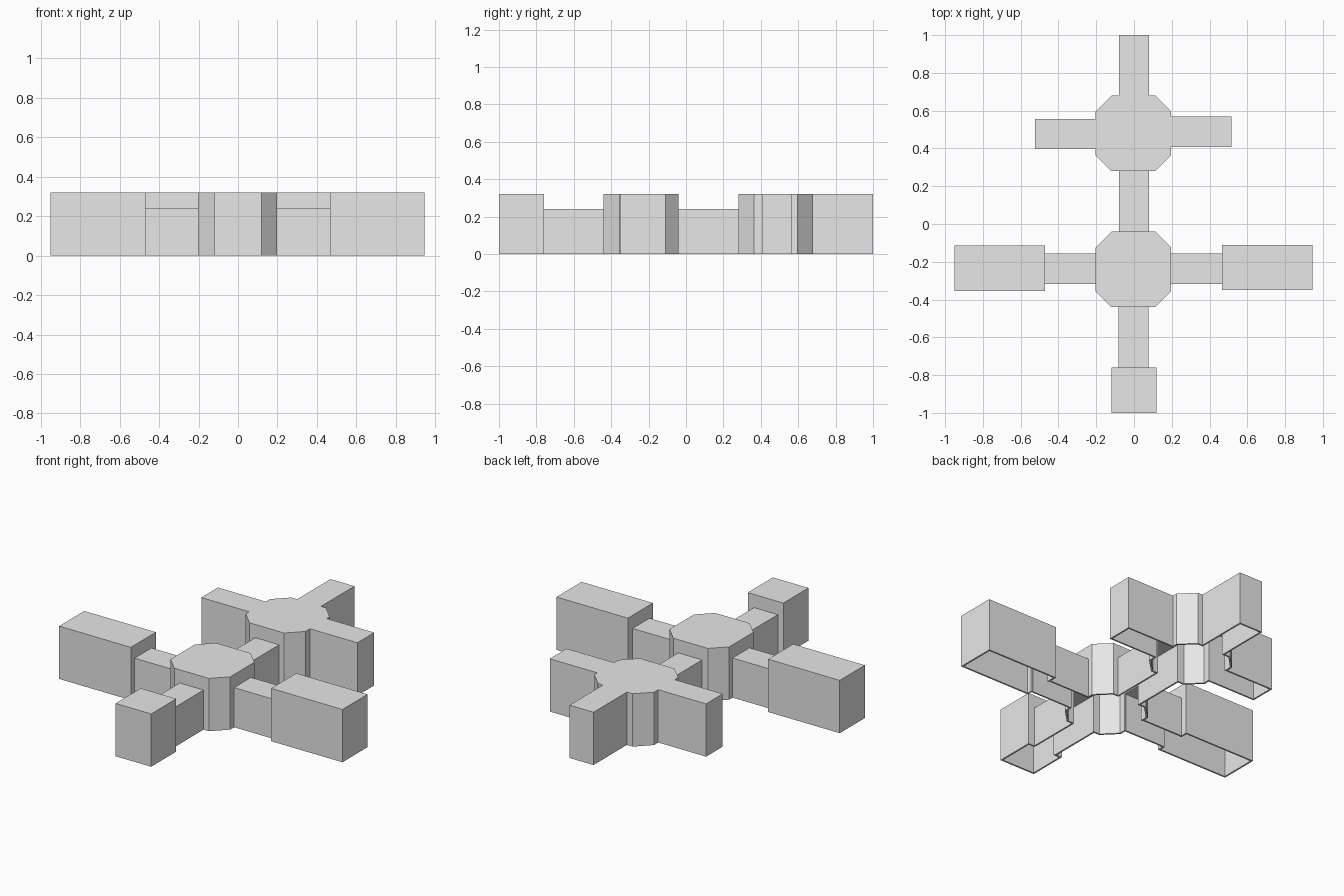
import bpy
import bmesh

if "Cube" in bpy.data.objects:
    bpy.data.objects.remove(bpy.data.objects["Cube"], do_unlink=True)

WALL = 0.01
TALL, LOW = 0.32, 0.24

grey = bpy.data.materials.new("light grey")
grey.use_nodes = True
grey.diffuse_color = (0.8, 0.8, 0.8, 1)
grey.node_tree.nodes["Principled BSDF"].inputs["Base Color"].default_value = (0.8, 0.8, 0.8, 1)


def prism(name, outline, bottom, top):
    """Upright solid with the given plan outline."""
    bm = bmesh.new()
    base = bm.faces.new([bm.verts.new((x, y, bottom)) for x, y in outline])
    ext = bmesh.ops.extrude_face_region(bm, geom=[base])
    verts = [g for g in ext["geom"] if isinstance(g, bmesh.types.BMVert)]
    bmesh.ops.translate(bm, verts=verts, vec=(0, 0, top - bottom))
    bmesh.ops.recalc_face_normals(bm, faces=bm.faces)
    mesh = bpy.data.meshes.new(name)
    bm.to_mesh(mesh)
    bm.free()
    obj = bpy.data.objects.new(name, mesh)
    bpy.context.collection.objects.link(obj)
    return obj


def rect(x0, x1, y0, y1):
    return [(x0, y0), (x1, y0), (x1, y1), (x0, y1)]


def octagon(cx, cy, r, f):
    """Chamfered square: half width r, half length of straight sides f."""
    pts = [(r, -f), (r, f), (f, r), (-f, r), (-r, f), (-r, -f), (-f, -r), (f, -r)]
    return [(cx + x, cy + y) for x, y in pts]


def shell(name, outline, height, cuts):
    """Open-bottomed shell: a solid with cavity and doorway cuts (outline, top)."""
    obj = prism(name, outline, 0, height)
    obj.data.materials.append(grey)
    helpers = []
    for cut_outline, top in cuts:
        cutter = prism("cutter", cut_outline, -0.1, top)
        cutter.data.materials.append(grey)
        cutter.hide_render = True
        mod = obj.modifiers.new("cut", "BOOLEAN")
        mod.operation = "DIFFERENCE"
        mod.solver = "EXACT"
        mod.object = cutter
        helpers.append(cutter)
    bpy.context.view_layer.update()
    evaluated = obj.evaluated_get(bpy.context.evaluated_depsgraph_get())
    hollow = bpy.data.meshes.new_from_evaluated(evaluated) if hasattr(
        bpy.data.meshes, "new_from_evaluated") else bpy.data.meshes.new_from_object(evaluated)
    obj.modifiers.clear()
    obj.data = hollow
    for cutter in helpers:
        bpy.data.objects.remove(cutter, do_unlink=True)
    return obj


def box_shell(name, bounds, height, open_sides=(), doors=()):
    """Rectangular shell; open_sides lists which of x0, x1, y0, y1 have no wall."""
    inner = []
    for side, value in zip(("x0", "x1", "y0", "y1"), bounds):
        inward = 1 if side.endswith("0") else -1
        inner.append(value + inward * (-0.05 if side in open_sides else WALL))
    cuts = [(rect(*inner), height - WALL)]
    cuts += [(rect(*d), LOW - WALL) for d in doors]
    shell(name, rect(*bounds), height, cuts)


def hub(name, cy, doors):
    """Octagonal hub with doorways."""
    cuts = [(octagon(-0.003, cy, 0.2 - WALL, 0.116 - WALL / 2), TALL - WALL)]
    cuts += [(rect(*bounds), top - WALL) for bounds, top in doors]
    shell(name, octagon(-0.003, cy, 0.2, 0.116), TALL, cuts)


DOOR = 0.08 - WALL
FRONT, BACK = -0.24, 0.48

# Octagonal hubs
hub("front_hub", FRONT, [
    (( -0.3, 0.3, FRONT - DOOR, FRONT + DOOR), LOW),
    ((-DOOR, DOOR, FRONT - 0.3, FRONT + 0.3), LOW)])
hub("back_hub", BACK, [
    ((-0.3, 0, BACK - DOOR, BACK + DOOR - 0.005), TALL),
    ((0, 0.3, BACK - DOOR + 0.005, BACK + DOOR), TALL),
    ((-DOOR, DOOR, BACK, BACK + 0.3), TALL),
    ((-DOOR, DOOR, BACK - 0.3, BACK), LOW)])

# Low connecting corridors
box_shell("middle_corridor", (-0.08, 0.08, -0.04, 0.28), LOW, ("y0", "y1"))
box_shell("front_corridor", (-0.083, 0.077, -0.76, -0.44), LOW, ("y0", "y1"))
box_shell("left_corridor", (0.195, 0.467, -0.318, -0.156), LOW, ("x0", "x1"))
box_shell("right_corridor", (-0.47, -0.2, -0.318, -0.156), LOW, ("x0", "x1"))

# Tall end rooms, each with a doorway to its corridor
box_shell("left_room", (0.467, 0.945, -0.35, -0.11), TALL,
          doors=[(0.4, 0.5, FRONT - DOOR, FRONT + DOOR)])
box_shell("right_room", (-0.95, -0.47, -0.355, -0.115), TALL,
          doors=[(-0.5, -0.4, FRONT - DOOR, FRONT + DOOR)])
box_shell("front_room", (-0.12, 0.118, -1, -0.76), TALL,
          doors=[(-DOOR, DOOR, -0.8, -0.7)])

# Tall arms of the back hub
box_shell("back_arm", (-0.08, 0.08, 0.68, 1), TALL, ("y0",))
box_shell("back_left_arm", (0.197, 0.515, 0.407, 0.568), TALL, ("x0",))
box_shell("back_right_arm", (-0.524, -0.203, 0.397, 0.556), TALL, ("x1",))
